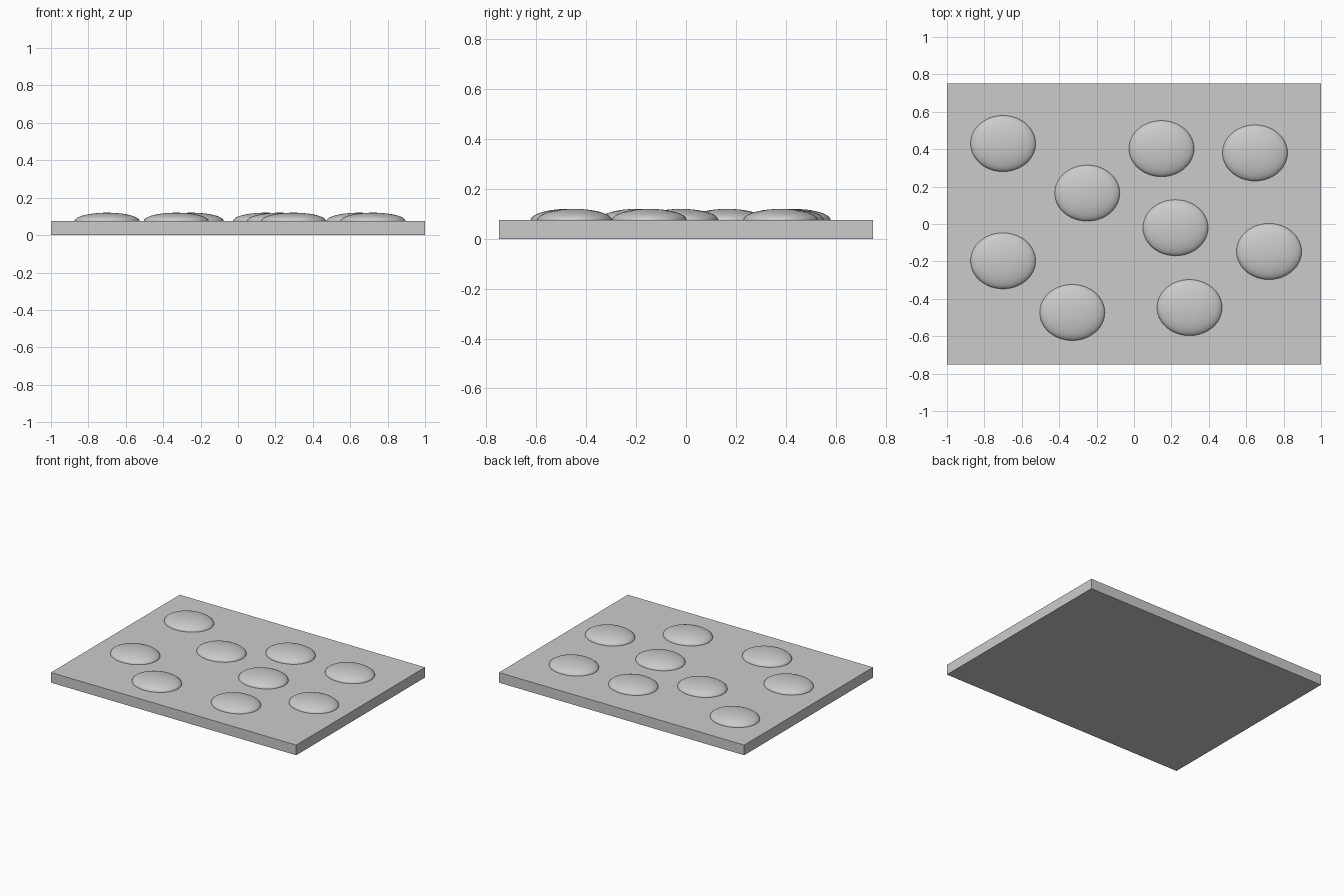
import bpy

cube = bpy.data.objects.get("Cube")
if cube:
    bpy.data.objects.remove(cube, do_unlink=True)

# One grey material for the whole model
grey = bpy.data.materials.new("light_grey")
grey.use_nodes = True
colour = (0.6, 0.6, 0.6, 1)
grey.diffuse_color = colour
grey.node_tree.nodes["Principled BSDF"].inputs["Base Color"].default_value = colour

TOP = 0.075


def finish(name, scale):
    obj = bpy.context.object
    obj.name = name
    obj.scale = scale
    bpy.ops.object.transform_apply(location=False, rotation=False, scale=True)
    obj.data.materials.append(grey)
    return obj


# Flat rectangular slab
bpy.ops.mesh.primitive_cube_add(size=1, location=(0, 0, TOP / 2))
finish("base_slab", (2, 1.5, TOP))

# Flattened ellipsoid bumps, sunk halfway into the slab
centres = [(-0.70, 0.43), (-0.25, 0.165), (0.147, 0.403),
           (0.647, 0.38), (0.222, -0.02), (0.722, -0.147),
           (-0.70, -0.197), (-0.33, -0.473), (0.297, -0.447)]
for i, (x, y) in enumerate(centres, 1):
    bpy.ops.mesh.primitive_uv_sphere_add(segments=48, ring_count=24, radius=1,
                                         location=(x, y, TOP))
    finish(f"bump_{i}", (0.174, 0.15, 0.045))
    bpy.ops.object.shade_smooth()
